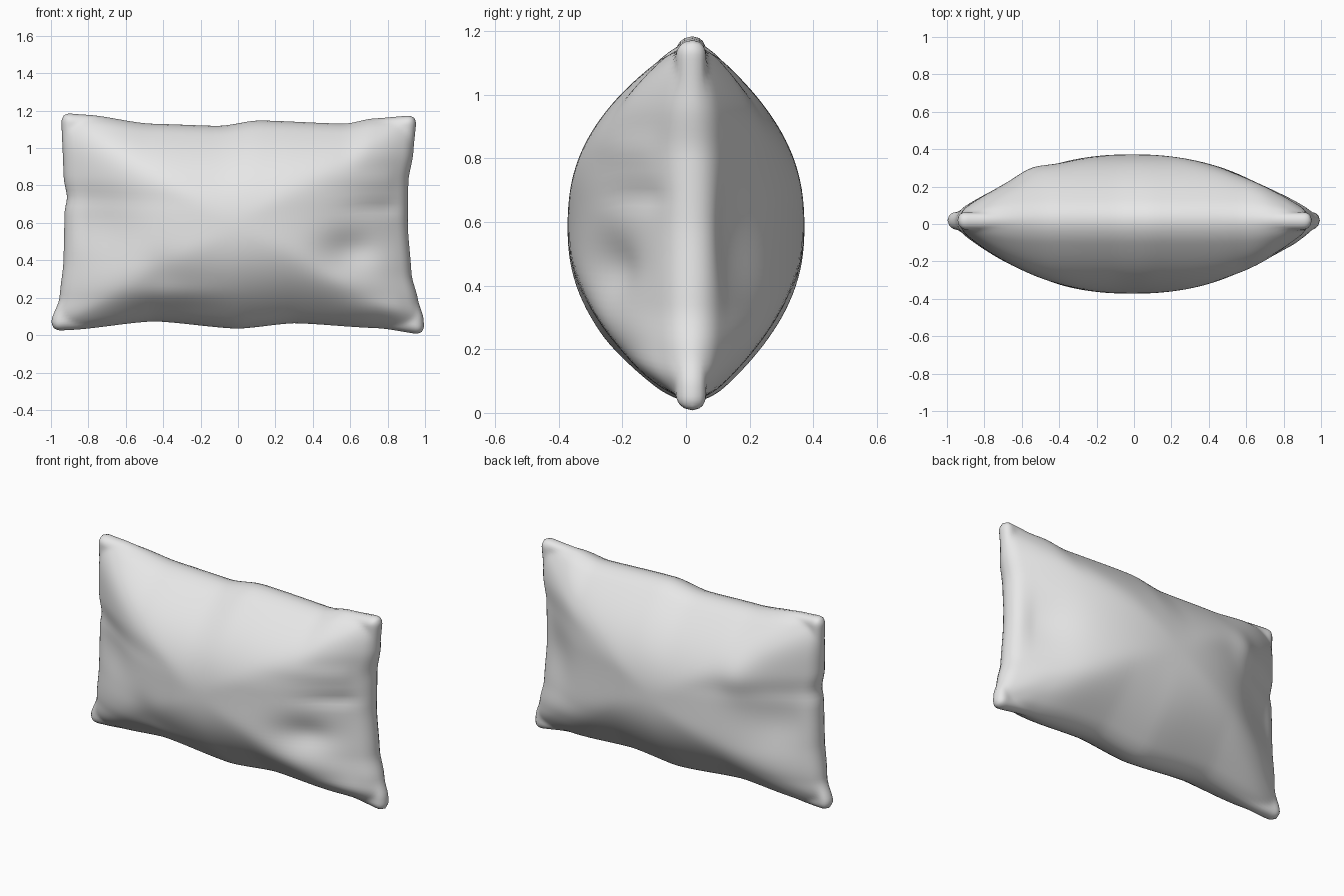
import bpy, bmesh, math

if "Cube" in bpy.data.objects:
    bpy.data.objects.remove(bpy.data.objects["Cube"])

NU, NV = 72, 56          # grid resolution per face of the pillow
R = 0.05                 # radius of the rounded seam
# outline edges: (parameter -1..1, coordinate)
LEFT = [(-1, -1.0), (-.9, -1.0), (-.7, -.957), (-.35, -.935), (.1, -.93), (.22, -.915), (.4, -.935), (1, -.948)]
RIGHT = [(-1, 1.0), (-.85, .995), (-.68, .965), (-.45, .93), (0, .91), (.4, .913), (.65, .94), (1, .958)]
BOTTOM = [(-1, .02), (-.9, .025), (-.45, .072), (0, .032), (.3, .062), (.75, .035), (1, 0)]
TOP = [(-1, 1.19), (-.85, 1.18), (-.5, 1.132), (-.1, 1.12), (.1, 1.15), (.6, 1.132), (.75, 1.16), (1, 1.178)]
# soft folds and hollows: side (-1 front, 1 back), x, z, size x, size z, height
FOLDS = [(-1, .60, .45, .15, .10, -.05), (-1, .78, .68, .18, .035, -.018),
         (-1, .75, .83, .20, .05, .012), (-1, -.72, .60, .18, .16, -.03),
         (-1, -.35, .22, .25, .06, .015), (-1, .80, .14, .2, .06, .015),
         (1, -.72, .55, .16, .16, -.03), (1, -.55, .80, .10, .12, .025),
         (1, .75, .55, .14, .2, -.03), (-1, -.42, .35, .10, .10, -.012)]


def curve(pts, t):
    """Smoothly eased interpolation through outline points."""
    for (a, p), (b, q) in zip(pts, pts[1:]):
        if t <= b:
            k = (t - a) / (b - a)
            k = .5 * k + .5 * k * k * (3 - 2 * k)
            return p + (q - p) * k
    return pts[-1][1]


def spread(i, n):
    """Grid parameter, denser towards the seam."""
    s = 2 * i / n - 1
    return .35 * s + .65 * math.sin(s * math.pi / 2)


def surface(u, v, side):
    # round the corners of the outline and of the seam
    ru, rv = R / .94, R / .57
    a = max(0, (abs(u) - 1 + ru) / ru)
    b = max(0, (abs(v) - 1 + rv) / rv)
    rho = max(a, b)
    uu, vv = u, v
    if a > 0 and b > 0:
        k = rho / math.hypot(a, b)
        uu = math.copysign(1 - ru + a * k * ru, u)
        vv = math.copysign(1 - rv + b * k * rv, v)
    x0, x1, z0, z1 = curve(LEFT, vv), curve(RIGHT, vv), curve(BOTTOM, uu), curve(TOP, uu)
    x = x0 + (x1 - x0) * (uu + 1) / 2
    z = z0 + (z1 - z0) * (vv + 1) / 2
    # cushion bulge with soft ridges running to the corners
    d = (abs(uu) ** 7 + abs(vv) ** 7) ** (1 / 7)
    t = .325 * max(0, 1 - d ** 2.25) + R * .95 * math.sqrt(max(0, 1 - rho * rho))
    m = max(abs(u), abs(v))
    fade = min(1, (1 - m) / .12)
    for s, fx, fz, sx, sz, h in FOLDS:
        if s == side:
            t += fade * h * math.exp(-((x - fx) / sx) ** 2 - ((z - fz) / sz) ** 2)
    return x, side * t + .02 * m ** 4, z


bm = bmesh.new()
for side in (-1, 1):
    grid = [[bm.verts.new(surface(spread(i, NU), spread(j, NV), side)) for j in range(NV + 1)]
            for i in range(NU + 1)]
    for i in range(NU):
        for j in range(NV):
            bm.faces.new((grid[i][j], grid[i + 1][j], grid[i + 1][j + 1], grid[i][j + 1]))
bmesh.ops.remove_doubles(bm, verts=bm.verts, dist=1e-5)
bmesh.ops.recalc_face_normals(bm, faces=bm.faces)
for f in bm.faces:
    f.smooth = True
mesh = bpy.data.meshes.new("pillow")
bm.to_mesh(mesh)
bm.free()

mat = bpy.data.materials.new("light grey fabric")
mat.diffuse_color = (.8, .8, .8, 1)
mat.use_nodes = True
mat.node_tree.nodes["Principled BSDF"].inputs["Base Color"].default_value = mat.diffuse_color
mesh.materials.append(mat)
pillow = bpy.data.objects.new("pillow", mesh)
bpy.context.collection.objects.link(pillow)
# relax the fold and ridge transitions
smooth = pillow.modifiers.new("relax", 'SMOOTH')
smooth.factor, smooth.iterations = .4, 3
